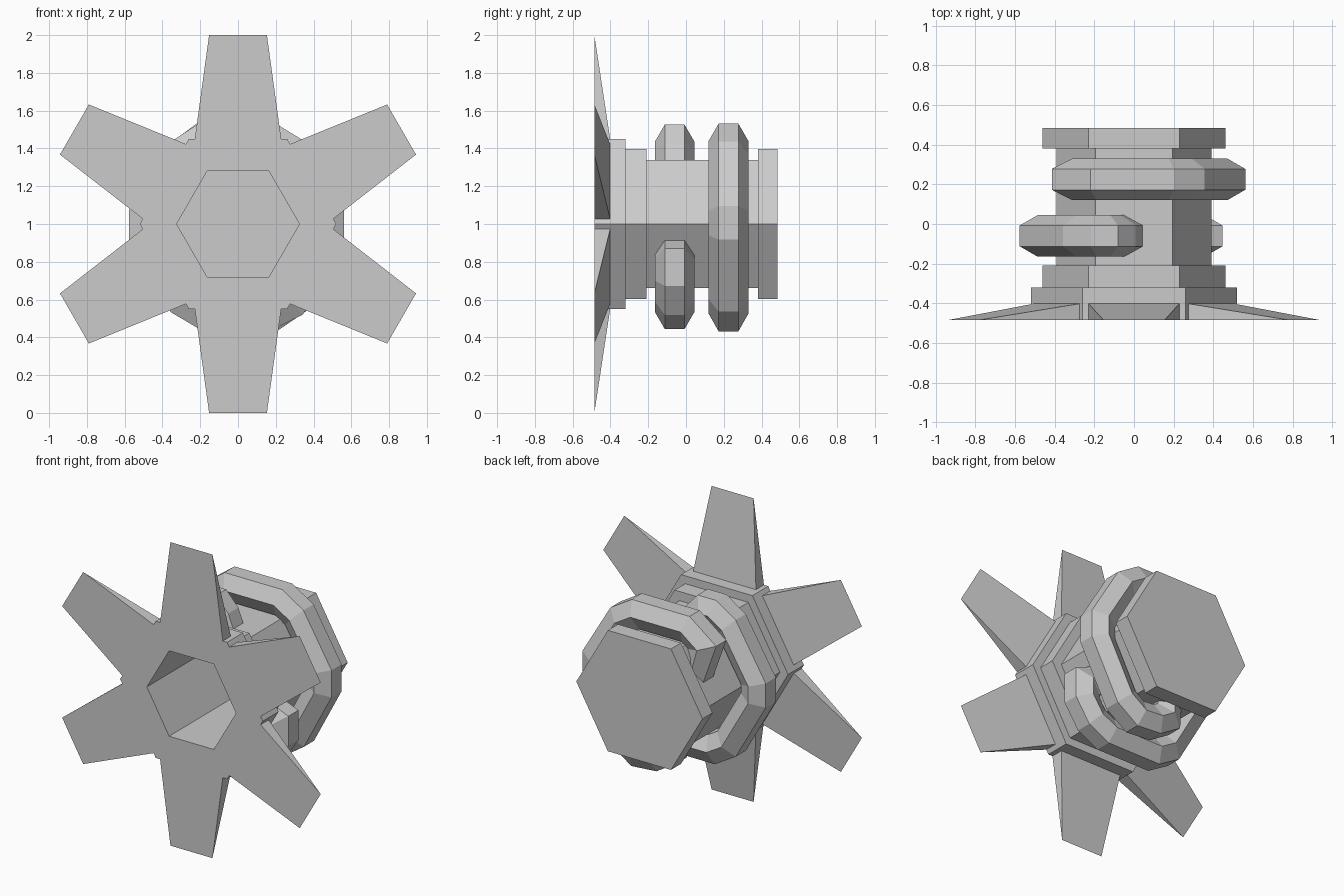
import bpy, bmesh, math
from mathutils import Vector

cube = bpy.data.objects.get("Cube")
if cube:
    bpy.data.objects.remove(cube, do_unlink=True)

grey = bpy.data.materials.new("plain grey")
grey.use_nodes = True
colour = (0.6, 0.6, 0.6, 1)
grey.diffuse_color = colour
grey.node_tree.nodes["Principled BSDF"].inputs["Base Color"].default_value = colour

AXLE_Z = 1.0
FRONT, BACK = -0.485, 0.485
HUB_BACK = -0.40


def finish(name, bm):
    bmesh.ops.remove_doubles(bm, verts=bm.verts, dist=0.0001)
    bmesh.ops.recalc_face_normals(bm, faces=bm.faces)
    mesh = bpy.data.meshes.new(name)
    bm.to_mesh(mesh)
    bm.free()
    mesh.materials.append(grey)
    obj = bpy.data.objects.new(name, mesh)
    bpy.context.collection.objects.link(obj)
    return obj


def skin(bm, rings, cap):
    """Join successive closed rings of points with quads."""
    loops = [[bm.verts.new(p) for p in ring] for ring in rings]
    for a, b in zip(loops, loops[1:]):
        for i in range(len(a)):
            j = (i + 1) % len(a)
            bm.faces.new((a[i], a[j], b[j], b[i]))
    if cap:
        bm.faces.new(loops[0])
        bm.faces.new(loops[-1])


def hexagon(radius, y):
    return [(radius * math.cos(k * math.pi / 3), y,
             AXLE_Z + radius * math.sin(k * math.pi / 3)) for k in range(6)]


# Six-sided drum with end flange, stepped collars, hub and deep socket
profile = [(0.46, BACK), (0.46, 0.38), (0.39, 0.38), (0.39, -0.21),
           (0.46, -0.21), (0.46, -0.32), (0.52, -0.32), (0.52, FRONT),
           (0.325, FRONT), (0.325, 0.38)]
bm = bmesh.new()
skin(bm, [hexagon(r, y) for r, y in profile], True)
finish("drum", bm)


# Six wedge spokes that thin to an edge at the tip
def spoke(name, angle):
    bm = bmesh.new()
    base, tip, half_base, half_tip = 0.44, 1.0, 0.23, 0.153
    side, out = Vector((math.cos(angle), 0, -math.sin(angle))), \
        Vector((math.sin(angle), 0, math.cos(angle)))

    def vert(s, r, y):
        return bm.verts.new(side * s + out * r + Vector((0, y, AXLE_Z)))

    fl, fr = vert(-half_base, base, FRONT), vert(half_base, base, FRONT)
    bl, br = vert(-half_base, base, HUB_BACK), vert(half_base, base, HUB_BACK)
    tl, tr = vert(-half_tip, tip, FRONT), vert(half_tip, tip, FRONT)
    for face in ((fl, fr, tr, tl), (bl, tl, tr, br), (fl, tl, bl),
                 (fr, br, tr), (fl, bl, br, fr)):
        bm.faces.new(face)
    finish(name, bm)


for k in range(6):
    spoke("spoke_%d" % (k + 1), k * math.pi / 3)


# Open rope loops: hexagonal section swept round the drum, ends sunk in its wall
def rope(name, y, path, radius=0.105):
    pts = [Vector(p) for p in path]
    normals = []
    for a, b in zip(pts, pts[1:]):
        d = (b - a).normalized()
        normals.append(Vector((-d.y, d.x)))
    rings = []
    for i, p in enumerate(pts):
        if 0 < i < len(pts) - 1:
            n = (normals[i - 1] + normals[i]).normalized()
            n /= n.dot(normals[i])
        else:
            near = normals[0] if i == 0 else normals[-1]
            n = Vector((-p.y, p.x)).normalized()
            if n.dot(near) < 0:
                n = -n
        ring = []
        for k in range(6):
            a = k * math.pi / 3
            q = p + n * radius * math.sin(a)
            ring.append((q.x, y + radius * math.cos(a), AXLE_Z + q.y))
        rings.append(ring)
    bm = bmesh.new()
    skin(bm, rings, True)
    finish(name, bm)


# Paths are (x, height from the axle)
rope("rear_rope_loop", 0.225,
     [(-0.26, 0.17), (-0.31, 0.35), (-0.19, 0.44), (0.175, 0.44), (0.29, 0.37),
      (0.47, 0.07), (0.47, -0.06), (0.29, -0.40), (0.18, -0.475),
      (0.05, -0.465), (-0.04, -0.41), (-0.05, -0.31)])
rope("front_rope_loop", -0.06,
     [(-0.04, 0.31), (-0.07, 0.38), (-0.12, 0.435), (-0.19, 0.435),
      (-0.29, 0.37), (-0.485, 0.05), (-0.485, -0.06), (-0.29, -0.40),
      (-0.18, -0.465), (0.17, -0.465), (0.28, -0.41), (0.355, -0.30),
      (0.355, -0.19), (0.27, -0.155)])
